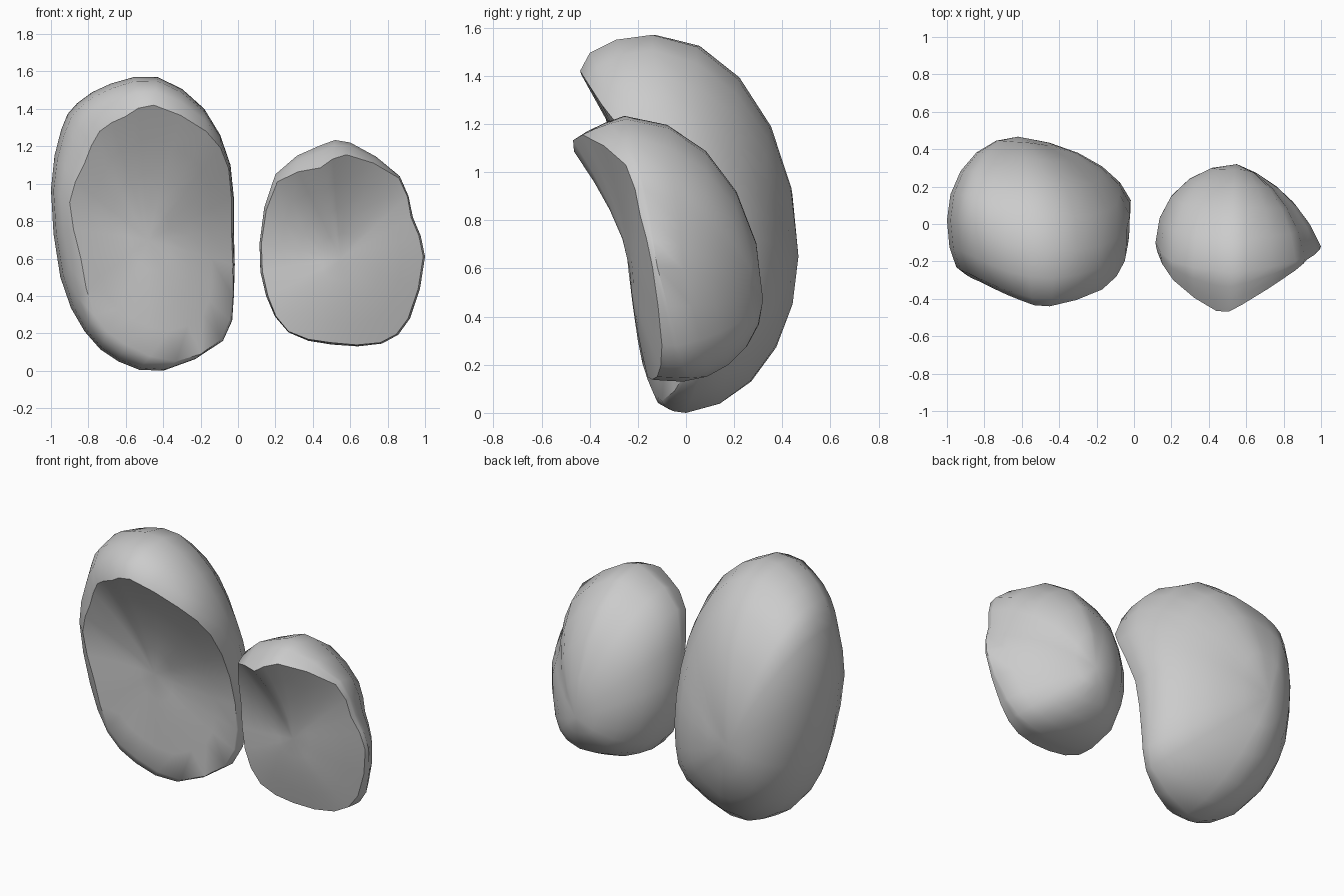
import bpy, bmesh, math
from mathutils import Vector

if "Cube" in bpy.data.objects:
    bpy.data.objects.remove(bpy.data.objects["Cube"])


def closed_curve(pts, sub=2):
    """Closed Catmull-Rom curve through the points."""
    p, n, out = [Vector(q) for q in pts], len(pts), []
    for i in range(n):
        a, b, c, d = p[i - 1], p[i], p[(i + 1) % n], p[(i + 2) % n]
        for k in range(sub):
            t = k / sub
            out.append(0.5 * (2 * b + (c - a) * t + (2 * a - 5 * b + 4 * c - d) * t * t
                              + (3 * b - a - 3 * c + d) * t ** 3))
    return out


def pod(name, rim, belt, front, back, side_round=1.0, flat_right=0.0):
    """Bean-shaped solid: sharp front rim, rounded belt, domed back, hollowed front face."""
    rim, belt = closed_curve(rim), closed_curve(belt)
    front, back = Vector(front), Vector(back)
    rings = []
    # front face, from near its centre out to the rim
    for u in (0.75, 0.5, 0.25, 0.0):
        ring = []
        for r in rim:
            q = r.lerp(front, u)
            q.y = r.y + (front.y - r.y) * (1 - (1 - u) ** 1.5)
            ring.append(q)
        rings.append(ring)
    # rounded side from rim to belt
    for s in (60, 30, 0):
        c, n = math.cos(math.radians(s)), math.sin(math.radians(s))
        ring = []
        for r, o in zip(rim, belt):
            q = Vector((r.x + (o.x - r.x) * c, o.y + (r.y - o.y) * n, r.z + (o.z - r.z) * c))
            ring.append(o.lerp(r, s / 90).lerp(q, side_round))
        rings.append(ring)
    # domed back from belt to the rearmost point
    for t in (72, 54, 36, 18):
        c, n = math.cos(math.radians(t)), math.sin(math.radians(t))
        ring = []
        for o in belt:
            q = Vector((back.x + (o.x - back.x) * n, o.y + (back.y - o.y) * c,
                        back.z + (o.z - back.z) * n))
            dx, dz = o.x - back.x, o.z - back.z
            w = max(0, dx / math.hypot(dx, dz))
            w = flat_right * w * w * (3 - 2 * w)
            ring.append(q.lerp(o.lerp(back, 1 - t / 90), w))
        rings.append(ring)

    bm = bmesh.new()
    loops = [[bm.verts.new(v) for v in ring] for ring in rings]
    n = len(rim)
    for a, b in zip(loops, loops[1:]):
        for i in range(n):
            j = (i + 1) % n
            bm.faces.new((a[i], a[j], b[j], b[i]))
    for loop, centre in ((loops[0], front), (loops[-1], back)):
        v = bm.verts.new(centre)
        for i in range(n):
            bm.faces.new((loop[i], loop[(i + 1) % n], v))
    bmesh.ops.recalc_face_normals(bm, faces=bm.faces)
    mesh = bpy.data.meshes.new(name)
    bm.to_mesh(mesh)
    bm.free()
    obj = bpy.data.objects.new(name, mesh)
    bpy.context.collection.objects.link(obj)
    bpy.ops.object.select_all(action='DESELECT')
    obj.select_set(True)
    bpy.context.view_layer.objects.active = obj
    bpy.ops.object.shade_smooth_by_angle(angle=math.radians(40))


# tall pod on the left, its front face turned to the right
pod("large_pod",
    rim=[(-.45, -.44, 1.42), (-.17, -.35, 1.28), (-.05, -.2, 1.08), (-.035, -.03, .75),
         (-.03, .03, .4), (-.09, .0, .17), (-.33, -.1, .05), (-.6, -.16, .14),
         (-.77, -.2, .3), (-.84, -.24, .6), (-.9, -.27, .9), (-.82, -.31, 1.11),
         (-.74, -.35, 1.28), (-.6, -.41, 1.36)],
    belt=[(-.43, -.14, 1.57), (-.18, -.12, 1.4), (-.04, -.03, 1.1), (-.022, .11, .75),
          (-.022, .12, .4), (-.08, .06, .16), (-.4, 0, 0), (-.64, 0, .05),
          (-.82, .02, .21), (-.95, .03, .5), (-1, .02, .97), (-.945, .02, 1.29),
          (-.86, -.01, 1.43), (-.68, -.1, 1.535)],
    front=(-.48, -.15, .7), back=(-.62, .467, .65), flat_right=.3)

# short pod on the right
pod("small_pod",
    rim=[(.44, -.465, 1.085), (.58, -.43, 1.155), (.86, -.25, 1.03), (.925, -.19, .82),
         (.99, -.14, .61), (.91, -.1, .28), (.76, -.12, .15), (.5, -.16, .15),
         (.27, -.16, .21), (.16, -.16, .4), (.125, -.15, .68), (.21, -.3, 1.01)],
    belt=[(.44, -.25, 1.205), (.6, -.25, 1.22), (.865, -.2, 1.04), (.935, -.15, .82),
          (1, -.12, .61), (.92, -.03, .28), (.77, 0, .145), (.5, -.03, .14),
          (.27, -.05, .205), (.15, -.08, .4), (.115, -.1, .68), (.2, -.2, 1.05)],
    front=(.55, -.235, .6), back=(.55, .32, .47), side_round=.25, flat_right=.5)
